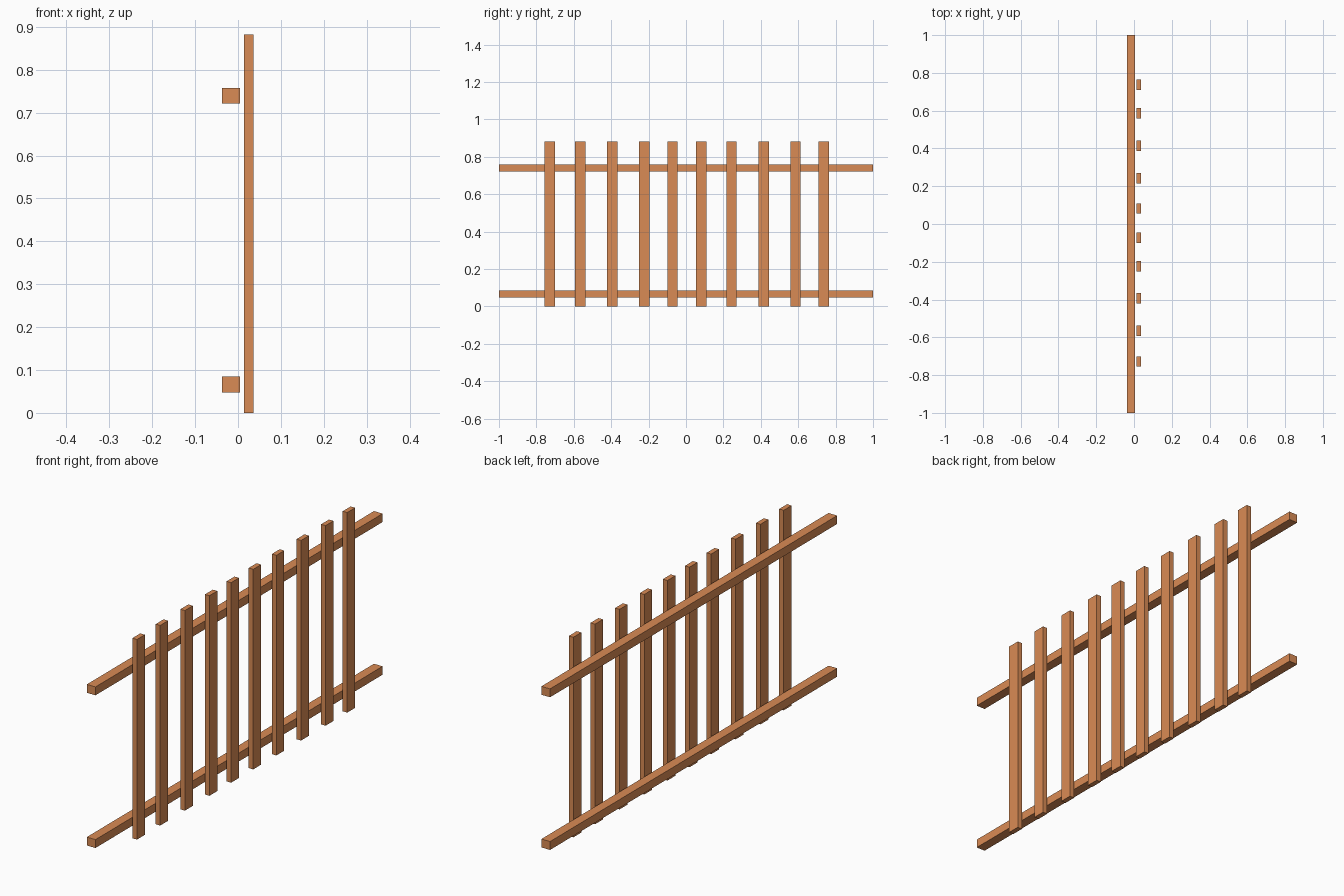
import bpy
import bmesh
from mathutils import Vector

if "Cube" in bpy.data.objects:
    bpy.data.objects.remove(bpy.data.objects["Cube"])

wood = bpy.data.materials.new("wood")
wood.diffuse_color = (0.70, 0.26, 0.09, 1)
wood.use_nodes = True
wood.node_tree.nodes["Principled BSDF"].inputs["Base Color"].default_value = wood.diffuse_color


def box(name, lo, hi):
    """Axis-aligned box between two corners."""
    lo, hi = Vector(lo), Vector(hi)
    bm = bmesh.new()
    bmesh.ops.create_cube(bm, size=1)
    bmesh.ops.scale(bm, vec=hi - lo, verts=bm.verts)
    bmesh.ops.translate(bm, vec=(lo + hi) / 2, verts=bm.verts)
    mesh = bpy.data.meshes.new(name)
    bm.to_mesh(mesh)
    bm.free()
    mesh.materials.append(wood)
    obj = bpy.data.objects.new(name, mesh)
    bpy.context.collection.objects.link(obj)
    return obj


# Two long horizontal rails behind the pickets
for name, z in (("lower_rail", 0.048), ("upper_rail", 0.721)):
    box(name, (-0.037, -1, z), (0.005, 1, z + 0.037))

# Ten upright pickets, slightly unevenly spaced
picket_y = (-0.728, -0.566, -0.394, -0.223, -0.072,
            0.082, 0.243, 0.415, 0.586, 0.737)
half = 0.0275
for i, y in enumerate(picket_y, 1):
    box(f"picket_{i}", (0.014, y - half, 0), (0.036, y + half, 0.882))
